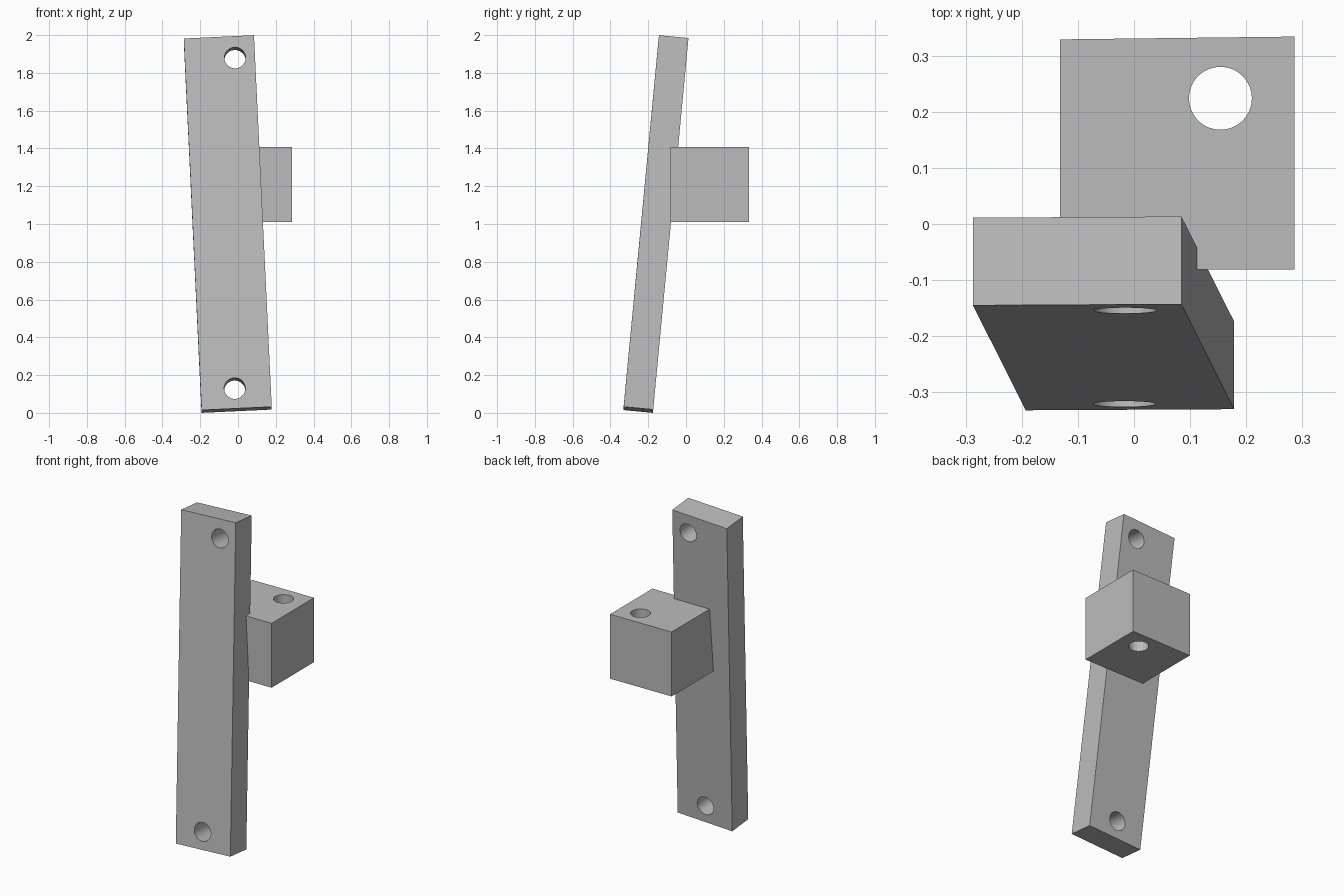
import bpy
from mathutils import Matrix, Vector

if "Cube" in bpy.data.objects:
    bpy.data.objects.remove(bpy.data.objects["Cube"], do_unlink=True)

grey = bpy.data.materials.new("plain grey")
grey.use_nodes = True
colour = (0.5, 0.5, 0.5, 1)
grey.diffuse_color = colour
grey.node_tree.nodes["Principled BSDF"].inputs["Base Color"].default_value = colour

HOLE_RADIUS = 0.056


def prism(name, outline, z0, z1):
    """Extrude a counter-clockwise outline from z0 to z1."""
    n = len(outline)
    verts = [(x, y, z) for z in (z0, z1) for x, y in outline]
    faces = [tuple(reversed(range(n))), tuple(range(n, 2 * n))]
    faces += [(i, (i + 1) % n, (i + 1) % n + n, i + n) for i in range(n)]
    mesh = bpy.data.meshes.new(name)
    mesh.from_pydata(verts, [], faces)
    mesh.materials.append(grey)
    obj = bpy.data.objects.new(name, mesh)
    bpy.context.collection.objects.link(obj)
    return obj


def activate(obj):
    bpy.ops.object.select_all(action='DESELECT')
    obj.select_set(True)
    bpy.context.view_layer.objects.active = obj


def drill(obj, centre, axis):
    """Cut a round through hole along an axis."""
    turn = Vector(axis).to_track_quat('Z', 'Y').to_euler()
    bpy.ops.mesh.primitive_cylinder_add(vertices=64, radius=HOLE_RADIUS, depth=1,
                                        location=centre, rotation=turn)
    cutter = bpy.context.object
    cutter.name = "hole_cutter"
    cutter.hide_render = True
    cutter.data.materials.append(grey)
    activate(obj)
    mod = obj.modifiers.new("hole", 'BOOLEAN')
    mod.operation, mod.solver, mod.object = 'DIFFERENCE', 'EXACT', cutter
    bpy.ops.object.modifier_apply(modifier=mod.name)
    bpy.data.objects.remove(cutter, do_unlink=True)


# Upright bar, drilled near both ends while still straight
width, depth, length = 0.372, 0.157, 1.978
bar = prism("upright_bar", [(0, 0), (width, 0), (width, depth), (0, depth)], 0, length)
for x, z in ((0.266, 1.863), (0.181, 0.107)):
    drill(bar, (x, depth / 2, z), (0, 1, 0))

# Lean the bar backwards and sideways
up = Vector((-0.094, 0.187, 1.967)).normalized()
back = up.cross(Vector((0.372, 0.002, 0.0178))).normalized()
side = back.cross(up)
lean = Matrix((side, back, up)).transposed().to_4x4()
bar.data.transform(Matrix.Translation((-0.193, -0.332, 0.015)) @ lean)

# Mounting block behind the bar, with a vertical hole
block = prism("rear_block", [(-0.132, -0.081), (0.286, -0.081),
                             (0.286, 0.334), (-0.132, 0.329)], 1.01, 1.408)
drill(block, (0.154, 0.224, 1.2), (0, 0, 1))

# Round hole walls, sharp edges
for obj in (bar, block):
    activate(obj)
    bpy.ops.object.shade_smooth_by_angle()
